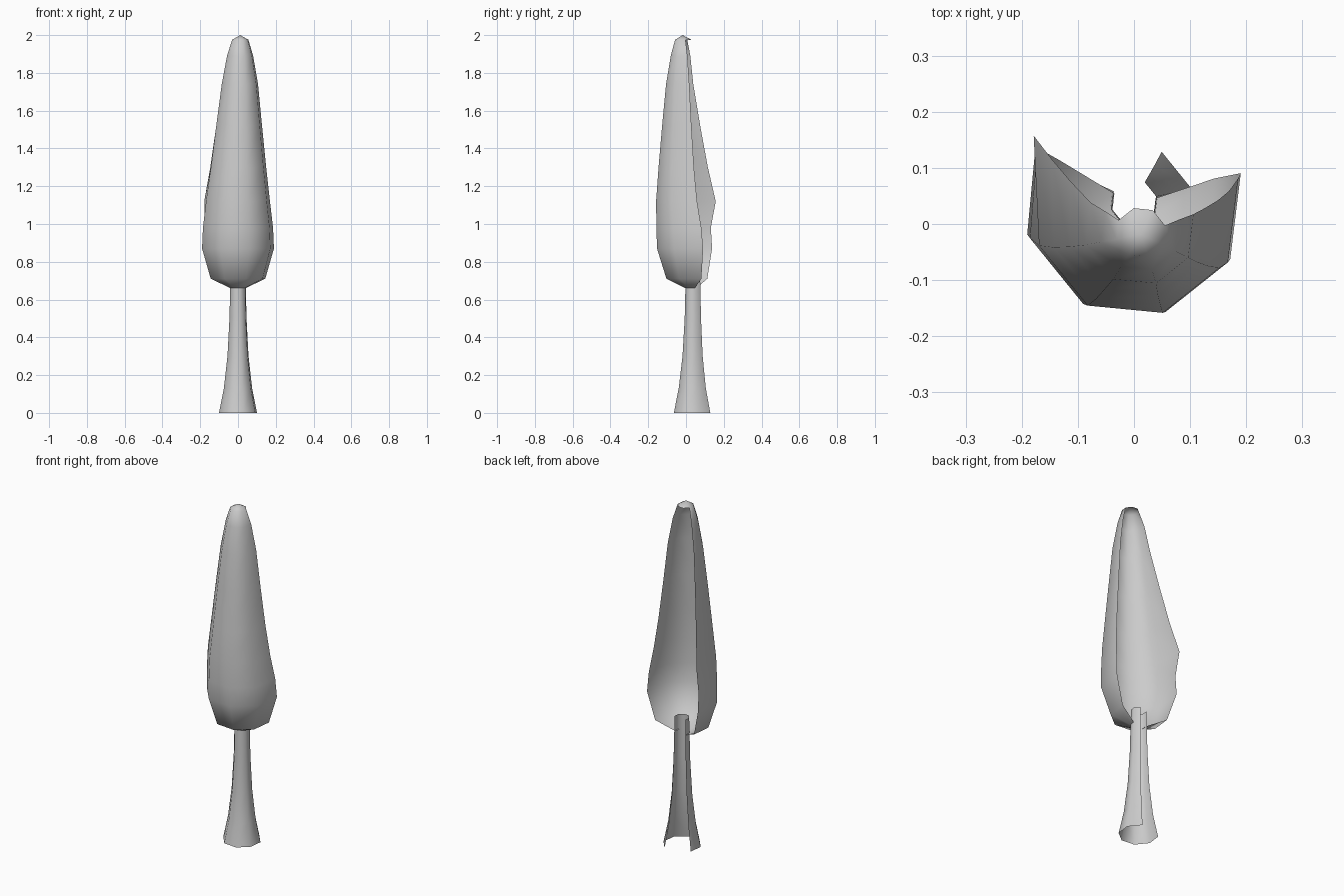
import bpy, bmesh
from math import radians, sin, cos

if "Cube" in bpy.data.objects:
    bpy.data.objects.remove(bpy.data.objects["Cube"])

# Eight shared spoke angles; the shells are open at the back
ANGLES = [151, 196, 242, 287, 330, 376, 422, 466]


def shell(name, rings, faces, apex=None):
    """Loft rings of (z, cx, cy, radius, back_shift) over the first `faces` sides."""
    bm = bmesh.new()
    rows = []
    for i, (z, cx, cy, r, shift) in enumerate(rings):
        closed_cap = apex and i == len(rings) - 1
        row = []
        for k, a in enumerate(ANGLES if closed_cap else ANGLES[:faces + 1]):
            x, y = cx + r * cos(radians(a)), cy + r * sin(radians(a))
            if k == 0:
                x, y = x - 0.4 * shift, y + shift
            row.append(bm.verts.new((x, y, z)))
        rows.append(row)
    for lo, hi in zip(rows, rows[1:]):
        for k in range(faces):
            bm.faces.new((lo[k], lo[k + 1], hi[k + 1], hi[k]))
    if apex:
        tip = bm.verts.new(apex)
        top = rows[-1]
        for k in range(8):
            bm.faces.new((top[k], top[(k + 1) % 8], tip))
    mesh = bpy.data.meshes.new(name)
    bm.to_mesh(mesh)
    bm.free()
    ob = bpy.data.objects.new(name, mesh)
    bpy.context.collection.objects.link(ob)
    for p in mesh.polygons:
        p.use_smooth = True
    return ob


# Trunk: flared, two sides missing at the back
shell("trunk", [
    (0.00, 0, 0.036, 0.105, 0),
    (0.13, 0, 0.036, 0.078, 0),
    (0.30, 0, 0.037, 0.058, 0),
    (0.50, 0, 0.038, 0.047, 0),
    (0.75, 0, 0.038, 0.041, 0),
], 6)

# Foliage: tall drop-shaped shell, three sides missing at the back
shell("foliage", [
    (0.66, 0.000, 0.035, 0.040, 0),
    (0.71, 0.000, 0.040, 0.150, 0),
    (0.87, 0.000, 0.036, 0.198, 0.006),
    (0.98, 0.000, 0.028, 0.193, 0.010),
    (1.12, 0.000, 0.010, 0.176, 0.062),
    (1.30, 0.003, 0.000, 0.152, 0.042),
    (1.52, 0.006, -0.006, 0.126, 0.020),
    (1.74, 0.010, -0.010, 0.100, 0),
    (1.89, 0.011, -0.012, 0.072, 0),
    (1.975, 0.012, -0.015, 0.045, 0),
], 5, apex=(0.012, -0.018, 2.0))
